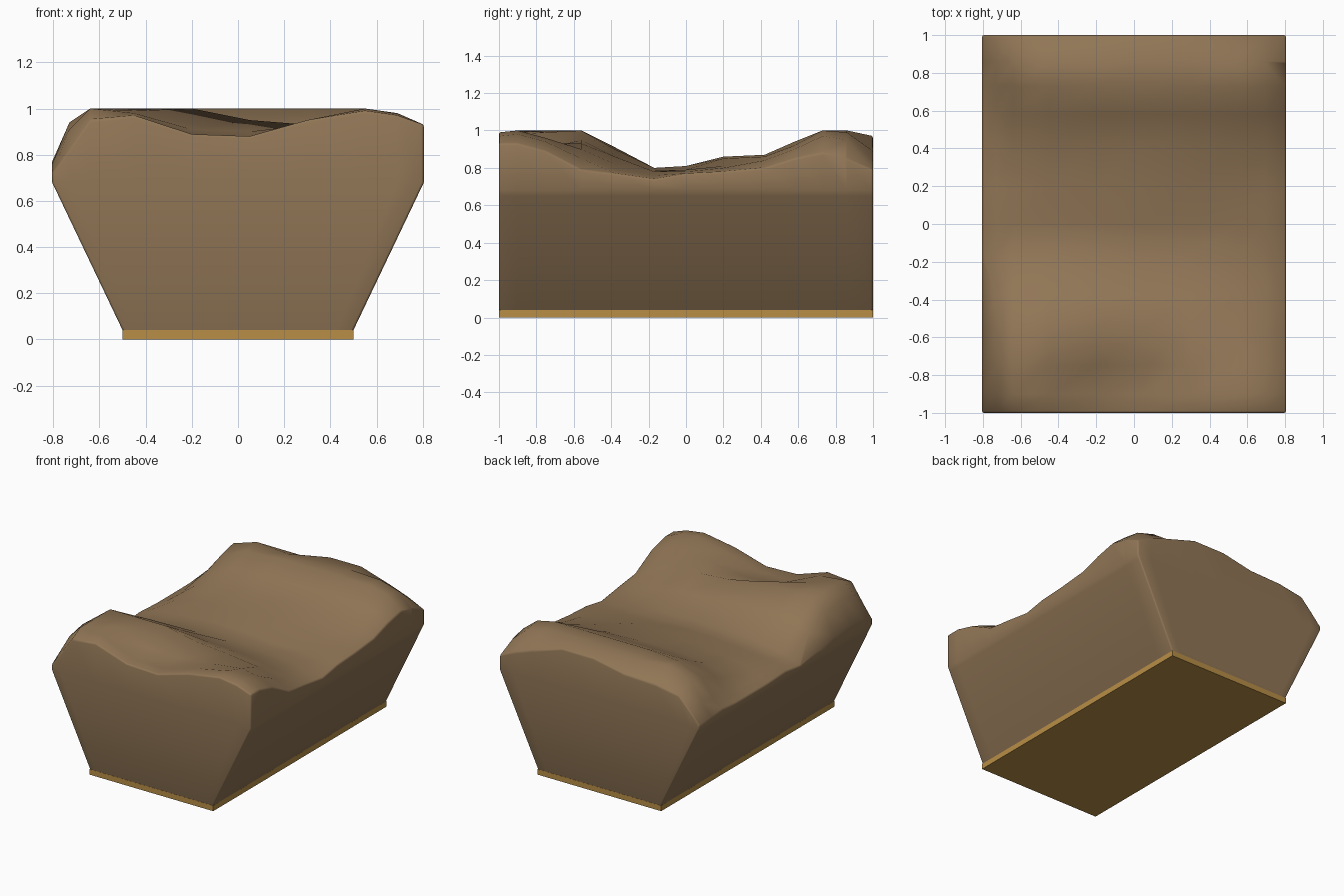
import bpy, bmesh

if "Cube" in bpy.data.objects:
    bpy.data.objects.remove(bpy.data.objects["Cube"])

def material(name, rgb):
    m = bpy.data.materials.new(name)
    m.diffuse_color = (*rgb, 1)
    m.use_nodes = True
    m.node_tree.nodes["Principled BSDF"].inputs["Base Color"].default_value = m.diffuse_color
    return m

earth = material("earth brown", (0.283, 0.181, 0.093))
ochre = material("ochre", (0.474, 0.27, 0.061))

def finish(name, bm, mat):
    bmesh.ops.recalc_face_normals(bm, faces=bm.faces)
    me = bpy.data.meshes.new(name)
    bm.to_mesh(me)
    bm.free()
    me.materials.append(mat)
    ob = bpy.data.objects.new(name, me)
    bpy.context.collection.objects.link(ob)
    return ob

# base plate
bm = bmesh.new()
bmesh.ops.create_cube(bm, size=1)
for v in bm.verts:
    v.co = (v.co.x, v.co.y * 2, (v.co.z + 0.5) * 0.04)
finish("base_plate", bm, ochre)

# lumpy top: rough height map in hundredths
XS = [-.805, -.73, -.64, -.45, -.2, .05, .3, .55, .69, .805]
YS = [-1, -.9, -.75, -.56, -.38, -.17, 0, .2, .42, .58, .73, .86, 1]
H = [
    [72, 82, 95, 97, 89, 88, 95, 99, 97, 93],
    [76, 91, 100, 98, 88, 88, 95, 100, 98, 93],
    [77, 94, 100, 99, 91, 90, 93, 96, 94, 89],
    [76, 92, 100, 100, 100, 95, 93, 90, 85, 79],
    [73, 84, 89, 91, 90, 87, 86, 82, 79, 77],
    [70, 73, 75, 78, 80, 80, 79, 78, 76, 74],
    [72, 75, 77, 79, 81, 81, 79, 79, 78, 77],
    [71, 74, 78, 82, 84, 86, 85, 81, 80, 78],
    [71, 74, 80, 85, 87, 87, 87, 86, 84, 80],
    [71, 75, 86, 92, 93, 93, 94, 92, 90, 85],
    [72, 78, 91, 98, 100, 100, 100, 100, 97, 88],
    [72, 80, 94, 100, 98, 99, 100, 99, 95, 85],
    [71, 79, 88, 91, 92, 97, 97, 89, 84, 79],
]
bm = bmesh.new()
grid = [[bm.verts.new((x, y, H[j][i] / 100)) for i, x in enumerate(XS)]
        for j, y in enumerate(YS)]
nx, ny = len(XS), len(YS)
for j in range(ny - 1):
    for i in range(nx - 1):
        bm.faces.new((grid[j][i], grid[j][i + 1], grid[j + 1][i + 1], grid[j + 1][i]))

# flared sides: rim -> shoulder -> just under the shoulder -> foot
rim = (grid[0] + [grid[j][-1] for j in range(1, ny)]
       + grid[-1][-2::-1] + [grid[j][0] for j in range(ny - 2, 0, -1)])
rings = [rim]
for z in (0.68, 0.65, 0.03):
    s = (0.495 + 0.31 * (z - 0.03) / 0.65) / 0.805
    rings.append([bm.verts.new((v.co.x * s, v.co.y * (0.999 if z < 0.1 else 1), z))
                  for v in rim])
for a, b in zip(rings, rings[1:]):
    for k in range(len(rim)):
        n = (k + 1) % len(rim)
        bm.faces.new((a[k], b[k], b[n], a[n]))
bm.faces.new(rings[-1])
heap = finish("earth_heap", bm, earth)

# softened rim and corners
bev = heap.modifiers.new("soft_edges", 'BEVEL')
bev.width = 0.01
bev.segments = 2
bev.limit_method = 'ANGLE'
bev.angle_limit = 0.95
bpy.context.view_layer.objects.active = heap
heap.select_set(True)
bpy.ops.object.modifier_apply(modifier=bev.name)
bpy.ops.object.shade_smooth_by_angle(angle=1.05)
